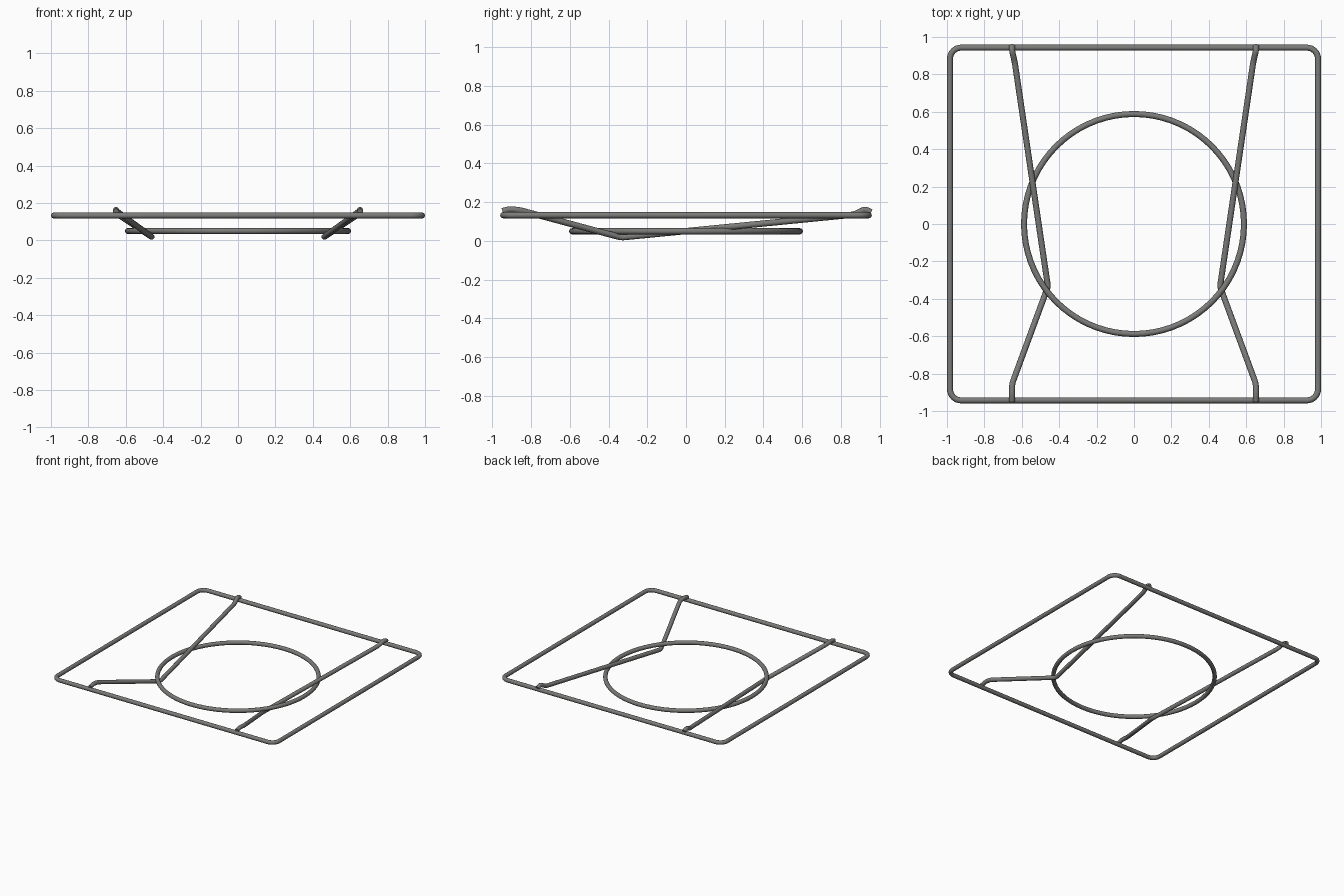
import bpy, math
from mathutils import Vector

cube = bpy.data.objects.get("Cube")
if cube:
    bpy.data.objects.remove(cube, do_unlink=True)

WIRE = 0.016
FRAME_Z = 0.133
RING_Z = 0.05

steel = bpy.data.materials.new("grey steel")
steel.use_nodes = True
colour = (0.2, 0.2, 0.195, 1)
steel.diffuse_color = colour
steel.node_tree.nodes["Principled BSDF"].inputs["Base Color"].default_value = colour


def wire(name, points, closed=False):
    """Round wire swept along a path, turned into a smooth mesh."""
    curve = bpy.data.curves.new(name, "CURVE")
    curve.dimensions = "3D"
    curve.bevel_depth = WIRE
    curve.bevel_resolution = 4
    curve.use_fill_caps = True
    spline = curve.splines.new("POLY")
    spline.points.add(len(points) - 1)
    for target, p in zip(spline.points, points):
        target.co = (*p, 1)
    spline.use_cyclic_u = closed
    curve.materials.append(steel)
    obj = bpy.data.objects.new(name, curve)
    bpy.context.collection.objects.link(obj)
    bpy.ops.object.select_all(action="DESELECT")
    obj.select_set(True)
    bpy.context.view_layer.objects.active = obj
    bpy.ops.object.convert(target="MESH")
    bpy.ops.object.shade_smooth_by_angle(angle=math.radians(50))
    return obj


def arc(cx, cy, z, radius, start, sweep, steps):
    return [(cx + radius * math.cos(start + sweep * i / steps),
             cy + radius * math.sin(start + sweep * i / steps), z)
            for i in range(steps + 1)]


def round_bends(points, radius, steps=4):
    """Replace each inner corner of a path with a small curve."""
    pts = [Vector(p) for p in points]
    out = [pts[0]]
    for a, b, c in zip(pts, pts[1:], pts[2:]):
        p = b + (a - b).normalized() * min(radius, (a - b).length * 0.45)
        q = b + (c - b).normalized() * min(radius, (c - b).length * 0.45)
        for i in range(steps + 1):
            t = i / steps
            out.append(p.lerp(b, t).lerp(b.lerp(q, t), t))
    return out + [pts[-1]]


# Outer rectangular frame with rounded corners
half_x, half_y, corner = 0.984, 0.943, 0.06
outline = []
for quarter, (sx, sy) in enumerate([(1, 1), (-1, 1), (-1, -1), (1, -1)]):
    outline += arc(sx * (half_x - corner), sy * (half_y - corner), FRAME_Z,
                   corner, quarter * math.pi / 2, math.pi / 2, 8)
wire("outer_frame", outline, closed=True)

# Burner ring
wire("centre_ring", arc(0, 0, RING_Z, 0.588, 0, math.tau, 72)[:-1], closed=True)

# Bent support wires, hooked over the front and back of the frame
path = [(0.652, -0.948, 0.154), (0.652, -0.91, 0.164), (0.652, -0.855, 0.158),
        (0.46, -0.335, 0.018), (0.638, 0.868, 0.136),
        (0.652, 0.925, 0.164), (0.652, 0.955, 0.148)]
for side, sign in (("left", 1), ("right", -1)):
    wire(side + "_support",
         round_bends([(sign * x, y, z) for x, y, z in path], 0.02))
